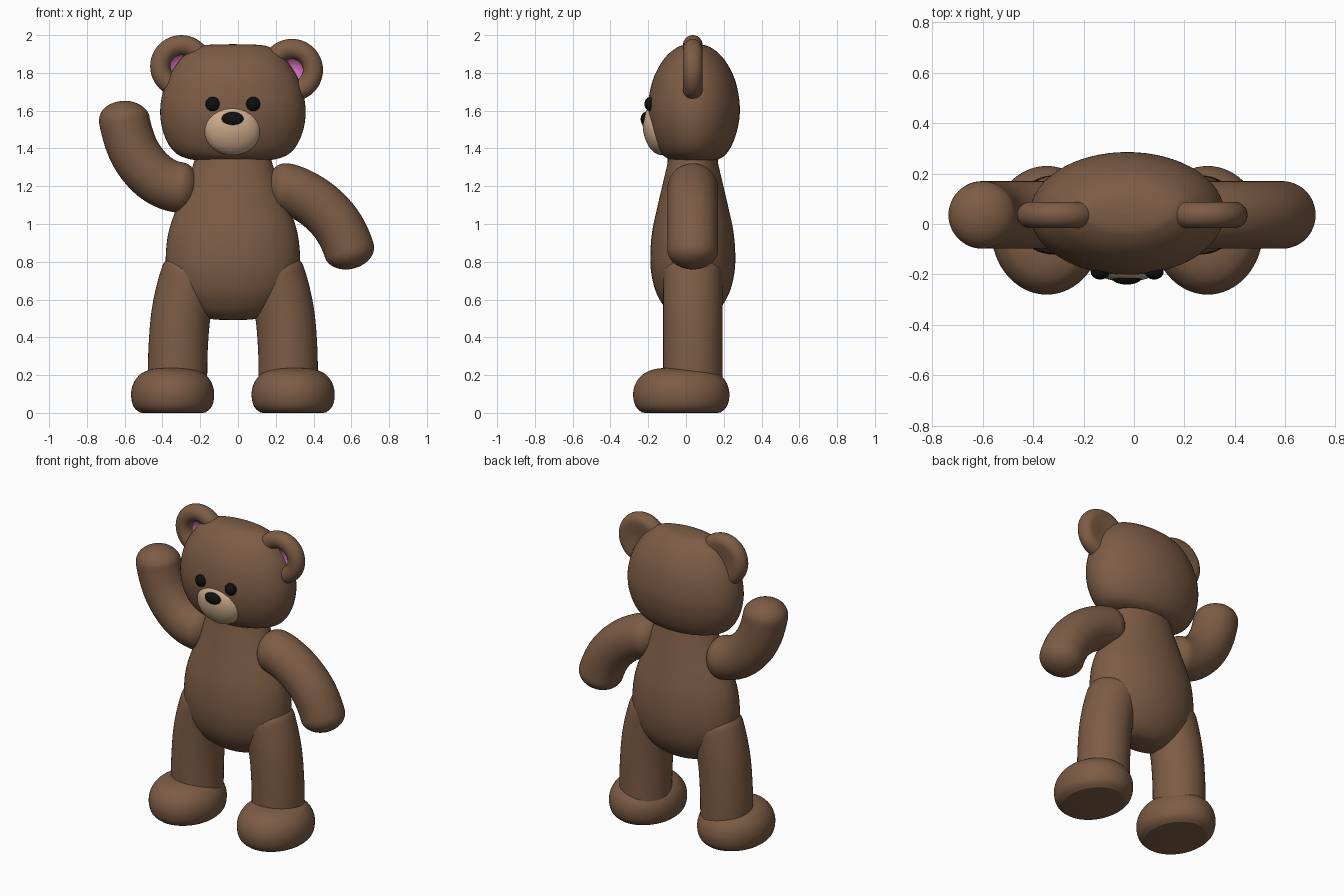
import bpy, bmesh, math
from mathutils import Vector

if "Cube" in bpy.data.objects:
    bpy.data.objects.remove(bpy.data.objects["Cube"])

CX, CY = -0.027, 0.036   # symmetry line of the trunk and its depth centre


def mat(name, rgb):
    m = bpy.data.materials.new(name)
    m.diffuse_color = (*rgb, 1)
    m.use_nodes = True
    m.node_tree.nodes["Principled BSDF"].inputs["Base Color"].default_value = m.diffuse_color
    return m


BROWN = mat("brown fur", (0.205, 0.108, 0.060))
CREAM = mat("cream muzzle", (0.62, 0.42, 0.27))
PINK = mat("pink inner ear", (0.66, 0.17, 0.50))
BLACK = mat("black", (0.005, 0.005, 0.005))


def spline(points, steps=6):
    """Catmull-Rom samples through points of any dimension."""
    p = [points[0]] + list(points) + [points[-1]]
    out = []
    for i in range(1, len(p) - 2):
        for k in range(steps):
            t = k / steps
            out.append([0.5 * (2 * b + (c - a) * t + (2 * a - 5 * b + 4 * c - d) * t * t
                               + (3 * b - a - 3 * c + d) * t ** 3)
                        for a, b, c, d in zip(p[i - 1], p[i], p[i + 1], p[i + 2])])
    return out + [list(points[-1])]


def skin(name, rings, mats=(BROWN,), rule=None):
    """Bridge closed rings of points and cap both ends."""
    bm = bmesh.new()
    loops = [[bm.verts.new(c) for c in r] for r in rings]
    n = len(loops[0])
    for i, (a, b) in enumerate(zip(loops, loops[1:])):
        for j in range(n):
            f = bm.faces.new((a[j], a[(j + 1) % n], b[(j + 1) % n], b[j]))
            f.material_index = rule(i) if rule else 0
    bm.faces.new(loops[0])
    cap = bm.faces.new(loops[-1])
    cap.material_index = rule(len(loops)) if rule else 0
    bmesh.ops.recalc_face_normals(bm, faces=bm.faces)
    me = bpy.data.meshes.new(name)
    bm.to_mesh(me)
    bm.free()
    for m in mats:
        me.materials.append(m)
    me.shade_smooth()
    ob = bpy.data.objects.new(name, me)
    bpy.context.collection.objects.link(ob)
    return ob


def circle(n=48):
    return [(math.cos(2 * math.pi * j / n), math.sin(2 * math.pi * j / n)) for j in range(n)]


def loft(name, cx, cy, profile):
    """Stack of ellipses: profile rows are z, half width, half depth."""
    rows = spline(profile)
    return skin(name, [[(cx + max(w, .002) * c, cy + max(d, .002) * s, z) for c, s in circle(64)]
                       for z, w, d in rows])


def limb(name, path, radius, dome=0.10):
    """Round tube along an x-z path with domed ends."""
    pts = [Vector((x, CY, z)) for x, z in spline(path, 16)]
    dist = [0]
    for a, b in zip(pts, pts[1:]):
        dist.append(dist[-1] + (b - a).length)
    total = dist[-1]

    def at(s):
        i = 0
        while i < len(dist) - 2 and dist[i + 1] < s:
            i += 1
        return pts[i].lerp(pts[i + 1], (s - dist[i]) / (dist[i + 1] - dist[i]))

    ends = [dome * (1 - math.cos(math.pi / 2 * k / 10)) for k in range(11)]
    mid = [dome + (total - 2 * dome) * k / 30 for k in range(1, 30)]
    rings = []
    for s in ends + mid + [total - e for e in reversed(ends)]:
        e = min(s, total - s, dome)
        r = max(radius * math.sqrt(max(0, 1 - (1 - e / dome) ** 2)), .002)
        t = (at(min(s + .03, total)) - at(max(s - .03, 0))).normalized()
        side = Vector((t.z, 0, -t.x))
        rings.append([at(s) + side * r * c + Vector((0, r * q, 0)) for c, q in circle()])
    return skin(name, rings)


def ball(name, loc, size, material, tilt=0):
    bm = bmesh.new()
    bmesh.ops.create_uvsphere(bm, u_segments=40, v_segments=24, radius=1)
    me = bpy.data.meshes.new(name)
    bm.to_mesh(me)
    bm.free()
    me.materials.append(material)
    me.shade_smooth()
    ob = bpy.data.objects.new(name, me)
    ob.location, ob.scale, ob.rotation_euler = loc, size, (tilt, 0, 0)
    bpy.context.collection.objects.link(ob)


# Trunk
loft("body", CX, CY, [
    (.492, 0, 0), (.495, .10, .06), (.515, .18, .105), (.56, .25, .15), (.64, .315, .195),
    (.74, .35, .22), (.84, .355, .225), (.96, .34, .215), (1.08, .30, .19),
    (1.2, .25, .162), (1.34, .203, .13), (1.42, .19, .12)])

# Head
loft("head", CX, CY + .006, [
    (1.338, 0, 0), (1.338, .17, .10), (1.345, .235, .135), (1.37, .295, .17), (1.42, .34, .202),
    (1.50, .373, .23), (1.59, .385, .243), (1.68, .375, .237), (1.77, .345, .215),
    (1.85, .295, .175), (1.90, .25, .135), (1.935, .195, .088), (1.948, .14, .05), (1.952, 0, 0)])

# Face
ball("muzzle", (CX - .003, -.15, 1.495), (.15, .076, .132), CREAM, math.radians(12))
ball("nose", (CX - .002, -.212, 1.555), (.06, .028, .038), BLACK)
for label, s in (("left", -1), ("right", 1)):
    ball(label + "_eye", (CX + s * .107, -.188, 1.635), (.038, .032, .038), BLACK)

# Ears: rounded rim with a flat back and a sunken pink dish, turned about y
rim = [(.002, .040), (.06, .045), (.112, .052)]
rim += [(.112 + .053 * math.sin(a), .052 * math.cos(a))
        for a in [math.pi * k / 16 for k in range(1, 25)]]
blend = len(rim)
rim += [(.059, .012), (.002, .012)]
for label, x, z in (("left", -.30, 1.835), ("right", .285, 1.815)):
    skin(label + "_ear", [[(x + r * c, CY + y, z + r * s) for c, s in circle()] for r, y in rim],
         (BROWN, PINK), lambda i: int(i >= blend))

# Arms: one raised, one lowered
limb("raised_arm", [(-.21, 1.18), (-.36, 1.205), (-.465, 1.27), (-.55, 1.385),
                    (-.598, 1.53), (-.61, 1.652)], .134)
limb("lowered_arm", [(.15, 1.195), (.275, 1.182), (.405, 1.115), (.51, 1.015),
                     (.575, .90), (.615, .765)], .134)

# Legs and feet, mirrored about the trunk
for label, s in (("left", -1), ("right", 1)):
    limb(label + "_leg", [(CX + s * x, z) for x, z in (
        (.293, .04), (.293, .18), (.29, .34), (.275, .52), (.24, .68), (.19, .82))], .157)
    loft(label + "_foot", CX + s * .319, -.025, [
        (0, 0, 0), (0, .15, .18), (.008, .182, .215), (.04, .21, .244), (.095, .22, .255),
        (.145, .212, .246), (.185, .19, .222), (.215, .155, .185), (.235, .09, .12), (.24, 0, 0)])
